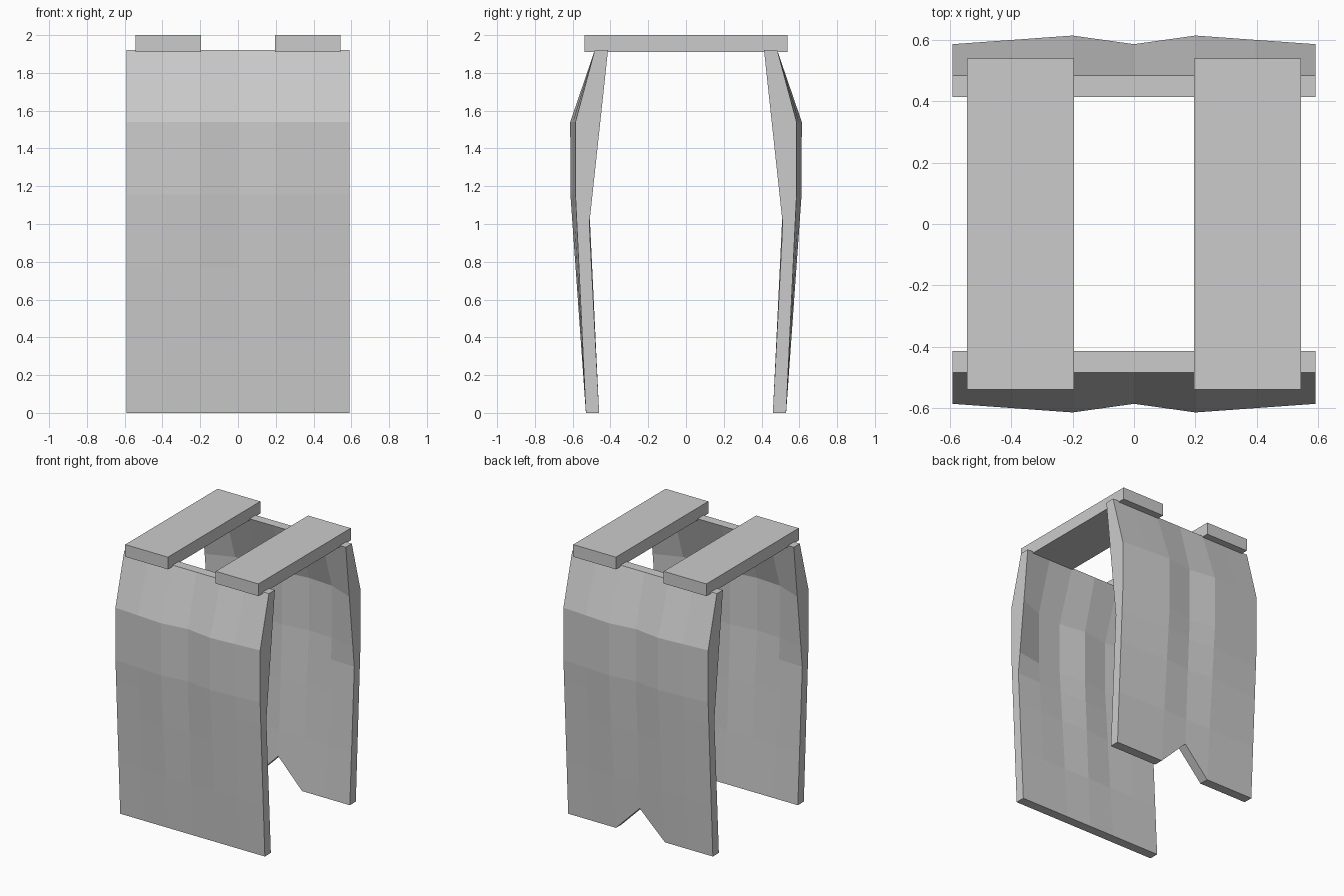
import bpy, bmesh

if "Cube" in bpy.data.objects:
    bpy.data.objects.remove(bpy.data.objects["Cube"])

XS = [-0.59, -0.395, -0.2, 0.0, 0.2, 0.395, 0.59]
ZS = [0.0, 0.385, 0.77, 1.0, 1.155, 1.54, 1.92]
BULGE = [0, 0.5, 1, 0, 1, 0.5, 0]

# Side-view profiles as (z, distance from centre)
EDGE = [(0, 0.53), (1.155, 0.585), (1.54, 0.585), (1.92, 0.483)]
RIDGE = [(0, 0.53), (1.155, 0.612), (1.54, 0.613), (1.92, 0.483)]
INNER_EDGE = [(0, 0.46), (1.0, 0.512), (1.92, 0.413)]


def sample(profile, z):
    for (z0, y0), (z1, y1) in zip(profile, profile[1:]):
        if z <= z1:
            return y0 + (y1 - y0) * (z - z0) / (z1 - z0)
    return profile[-1][1]


def panel(name, side, notch):
    bm = bmesh.new()
    outer, inner = [], []
    for j, z0 in enumerate(ZS):
        ro, ri = [], []
        for i, x in enumerate(XS):
            z = notch if (j == 0 and i == 3) else z0
            e, r = sample(EDGE, z), sample(RIDGE, z)
            yo = e + (r - e) * BULGE[i]
            # ends are thicker near the shoulder than the middle
            yi = sample(INNER_EDGE, z) if i in (0, 6) else yo - 0.07
            ro.append(bm.verts.new((x, side * yo, z)))
            ri.append(bm.verts.new((x, side * yi, z)))
        outer.append(ro)
        inner.append(ri)
    # outer and inner skins
    for g in (outer, inner):
        for j in range(len(ZS) - 1):
            for i in range(len(XS) - 1):
                bm.faces.new((g[j][i], g[j][i + 1], g[j + 1][i + 1], g[j + 1][i]))
    # rim
    for j in (0, -1):
        for i in range(len(XS) - 1):
            bm.faces.new((outer[j][i], outer[j][i + 1], inner[j][i + 1], inner[j][i]))
    for i in (0, -1):
        for j in range(len(ZS) - 1):
            bm.faces.new((outer[j][i], outer[j + 1][i], inner[j + 1][i], inner[j][i]))
    bmesh.ops.recalc_face_normals(bm, faces=bm.faces)
    me = bpy.data.meshes.new(name)
    bm.to_mesh(me)
    bm.free()
    bpy.context.collection.objects.link(bpy.data.objects.new(name, me))


# Body panels: plain front, notched back
panel("front_panel", -1, 0.0)
panel("back_panel", 1, 0.2)

# Shoulder straps
for name, s in (("left_shoulder_strap", -1), ("right_shoulder_strap", 1)):
    bpy.ops.mesh.primitive_cube_add(size=1, location=(s * 0.369, 0, 1.955))
    strap = bpy.context.object
    strap.name = name
    strap.scale = (0.348, 1.076, 0.09)
    bpy.ops.object.transform_apply(location=False, rotation=False, scale=True)
